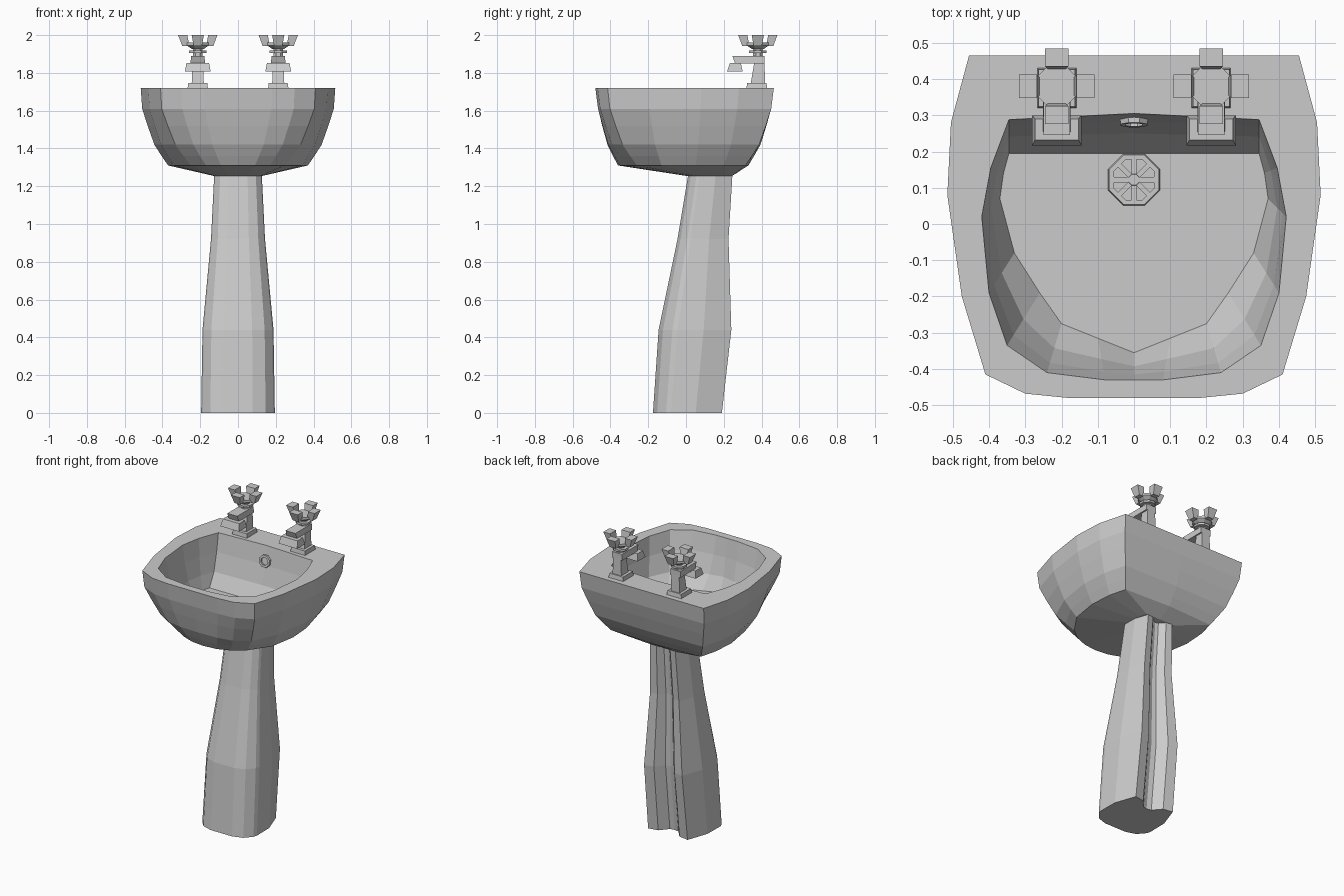
import bpy, bmesh, math
from mathutils import Matrix, Vector

if "Cube" in bpy.data.objects:
    bpy.data.objects.remove(bpy.data.objects["Cube"])


def finish(bm, name):
    bmesh.ops.recalc_face_normals(bm, faces=bm.faces)
    me = bpy.data.meshes.new(name)
    bm.to_mesh(me)
    bm.free()
    ob = bpy.data.objects.new(name, me)
    bpy.context.collection.objects.link(ob)
    return ob


def full(half):
    """Mirror a half outline (starts and ends on x = 0) into a closed loop."""
    return half + [(-x, y) for x, y in half[-2:0:-1]]


def mix(a, b, t):
    return [(p[0] + (q[0] - p[0]) * t, p[1] + (q[1] - p[1]) * t) for p, q in zip(a, b)]


def loft(bm, rings, caps=True, mat=Matrix(), loop=False):
    """Skin closed rings, each given as (outline, z)."""
    vs = [[bm.verts.new(mat @ Vector((x, y, z))) for x, y in pts] for pts, z in rings]
    n = len(vs[0])
    pairs = list(zip(vs, vs[1:]))
    if loop:
        pairs.append((vs[-1], vs[0]))
    for a, b in pairs:
        for i in range(n):
            j = (i + 1) % n
            bm.faces.new((a[i], a[j], b[j], b[i]))
    if caps:
        bm.faces.new(vs[0])
        bm.faces.new(vs[-1])


def rect(x0, x1, y0, y1):
    return [(x0, y0), (x1, y0), (x1, y1), (x0, y1)]


def ngon(r, n=8):
    return [(r * math.cos(math.tau * (i + .5) / n), r * math.sin(math.tau * (i + .5) / n))
            for i in range(n)]


# Basin: outer shell, flat rim, inner bowl
outer = [(0, .465), (.455, .465), (.505, .28), (.515, .08), (.475, -.2),
         (.41, -.415), (.30, -.468), (.18, -.48), (0, -.48)]
lower = [(0, .33), (.33, .315), (.36, .2), (.37, .05), (.34, -.13),
         (.25, -.26), (.17, -.32), (.09, -.35), (0, -.36)]
foot = [(0, .245), (.11, .245), (.125, .2), (.13, .15), (.13, .09),
        (.12, .04), (.09, .01), (.05, 0), (0, 0)]
mouth = [(0, .305), (.345, .288), (.395, .155), (.42, .02), (.40, -.19),
         (.35, -.335), (.24, -.41), (.08, -.43), (0, -.43)]
floor = [(0, .195), (.345, .195), (.36, .14), (.37, .07), (.33, -.08),
         (.26, -.19), (.2, -.275), (.1, -.315), (0, -.355)]
side = [(x * .985, y * .97) for x, y in outer]
bm = bmesh.new()
loft(bm, [(full(p), z) for p, z in [
    (foot, 1.255), (lower, 1.31), (mix(side, lower, .75), 1.36), (mix(side, lower, .47), 1.42),
    (mix(side, lower, .21), 1.52), (side, 1.61), (outer, 1.72), (mouth, 1.72),
    (mix(mouth, floor, .2), 1.60), (mix(mouth, floor, .5), 1.48), (floor, 1.39)]])
finish(bm, "basin")

# Pedestal: leaning column with a groove down the back
section = [(0, 0), (.4, .0), (.75, .06), (.96, .19), (1, .26), (.99, .62),
           (.74, 1), (.4, .97), (.16, .82), (0, .8)]
bm = bmesh.new()
loft(bm, [(full([(u * w, f + v * (b - f)) for u, v in section]), z) for z, w, f, b in [
    (0, .195, -.175, .19), (.44, .188, -.145, .24),
    (.92, .143, -.045, .225), (1.28, .125, .015, .247)]])
finish(bm, "pedestal")

# Taps
for name, cx in (("left_tap", -.213), ("right_tap", .213)):
    bm = bmesh.new()
    at = Matrix.Translation((cx, .38, 0))

    def block(a, b, z0, z1, m=at):
        loft(bm, [(a, z0), (b, z1)], mat=m)

    # base plate, column, arm, spout end
    block(rect(-.054, .054, -.06, .05), rect(-.05, .05, -.056, .046), 1.718, 1.747)
    block(rect(-.032, .032, -.037, .038), rect(-.028, .028, -.018, .036), 1.745, 1.86)
    block(rect(-.038, .038, -.12, .036), rect(-.036, .036, -.135, .036), 1.85, 1.89)
    block(rect(-.068, .068, -.163, -.08), rect(-.06, .06, -.148, -.09), 1.807, 1.852)
    # neck, collar and handle hub
    for r0, r1, z0, z1 in [(.028, .028, 1.885, 1.94), (.05, .05, 1.905, 1.919),
                           (.035, .062, 1.927, 1.945), (.062, .062, 1.945, 1.96)]:
        block(ngon(r0), ngon(r1), z0, z1)
    # four flared prongs
    for k in range(4):
        block(rect(.045, .082, -.022, .022), rect(.055, .104, -.032, .032), 1.942, 2.0,
              at @ Matrix.Rotation(k * math.pi / 2, 4, 'Z'))
    finish(bm, name)


# Drain grille and overflow: octagonal ring, hub, spokes
def grille(name, r_out, r_in, h, mat, spokes):
    bm = bmesh.new()
    loft(bm, [(ngon(r_out), 0), (ngon(r_out * .95), h), (ngon(r_in), h), (ngon(r_in), 0)],
         caps=False, mat=mat, loop=True)
    if spokes:
        loft(bm, [(ngon(.02), 0), (ngon(.016), h)], mat=mat)
    for k in range(spokes):
        m = mat @ Matrix.Rotation(math.tau * k / spokes, 4, 'Z')
        loft(bm, [(rect(.014, r_in, -.007, .007), 0), (rect(.014, r_in, -.007, .007), h * .8)], mat=m)
    finish(bm, name)


grille("drain", .078, .06, .014, Matrix.Translation((0, .122, 1.388)), 8)
grille("overflow", .042, .026, .016,
       Matrix.Translation((0, .289, 1.625)) @ Matrix.Rotation(math.radians(80), 4, 'X'), 0)
